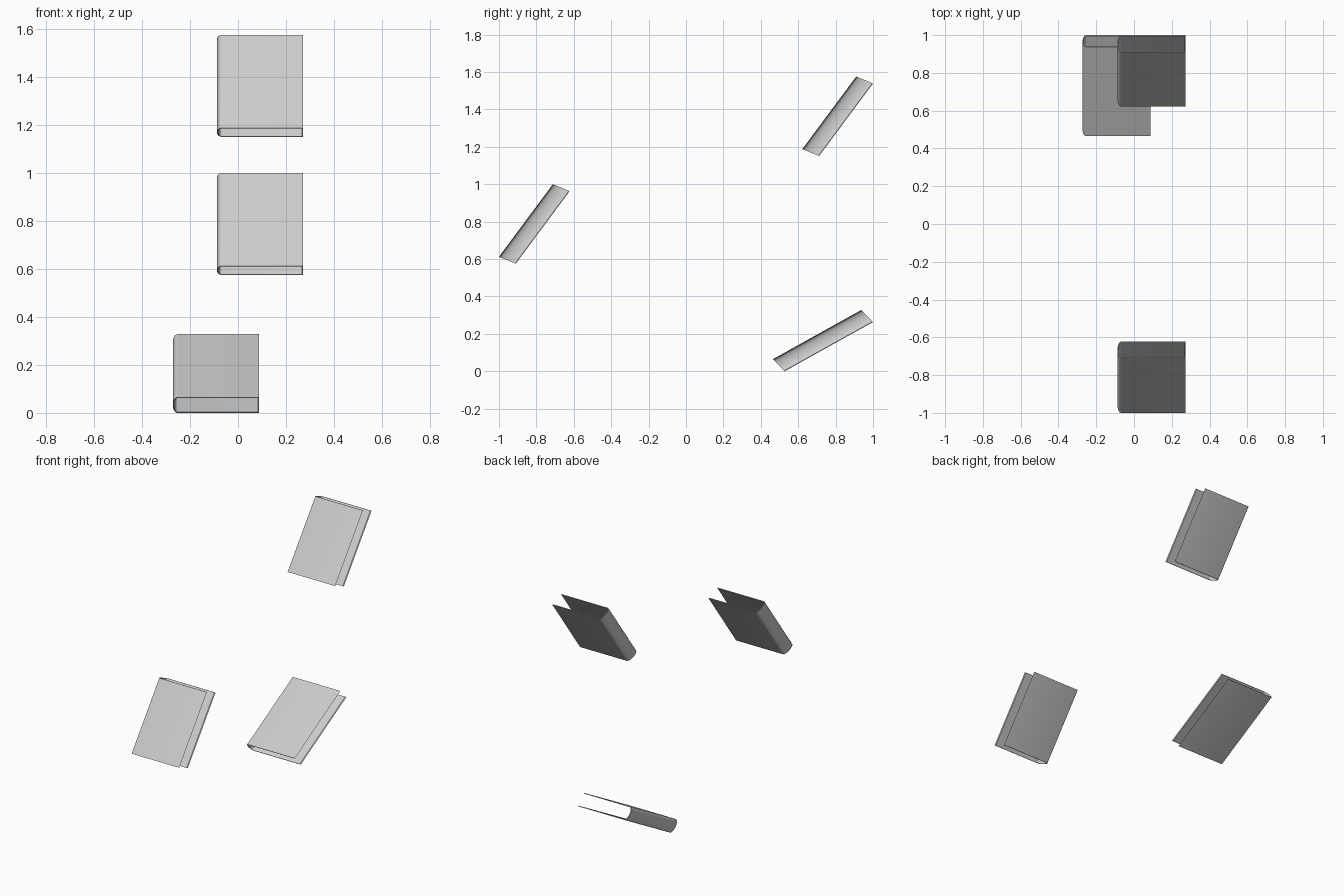
import bpy
import bmesh
import math
from mathutils import Vector

cube = bpy.data.objects.get("Cube")
if cube:
    bpy.data.objects.remove(cube, do_unlink=True)

# Single flat grey
GREY = (0.604, 0.604, 0.604, 1.0)
grey = bpy.data.materials.new("light_grey")
grey.use_nodes = True
grey.diffuse_color = GREY
grey.node_tree.nodes["Principled BSDF"].inputs["Base Color"].default_value = GREY

WIDTH = 0.36      # spine to fore edge
BULGE = 0.02      # depth of the rounded spine
WALL = 0.005      # board thickness
SEGMENTS = 16     # steps around the spine


def u_profile(edge_x, depth, inset):
    """Cover cross-section as (x, share of the thickness), front board to back board."""
    half = 0.5 - inset
    points = [(edge_x, inset)]
    for i in range(SEGMENTS + 1):
        a = math.pi * i / SEGMENTS
        points.append((BULGE - depth * math.sin(a), 0.5 - half * math.cos(a)))
    points.append((edge_x, 1 - inset))
    return points


def book_cover(name, corner, across, along):
    """Empty cover: U profile spanned over 'across', swept along 'along'."""
    corner, across, along = Vector(corner), Vector(across), Vector(along)
    outer = u_profile(WIDTH, BULGE, 0)
    inner = u_profile(WIDTH - WALL, BULGE - WALL, WALL / across.length)
    bm = bmesh.new()

    def row(profile, lift):
        return [bm.verts.new(corner + Vector((x, 0, 0)) + across * t + along * lift)
                for x, t in profile]

    rows = [row(outer, 0), row(outer, 1), row(inner, 1), row(inner, 0)]
    # Outer skin, top rim, inner skin and bottom rim
    for k in range(4):
        a, b = rows[k], rows[(k + 1) % 4]
        for i in range(len(a) - 1):
            bm.faces.new((a[i], a[i + 1], b[i + 1], b[i]))
    # Fore edges of the two boards
    for end in (0, -1):
        bm.faces.new([r[end] for r in rows])
    bmesh.ops.recalc_face_normals(bm, faces=bm.faces)
    mesh = bpy.data.meshes.new(name)
    bm.to_mesh(mesh)
    bm.free()
    mesh.materials.append(grey)
    obj = bpy.data.objects.new(name, mesh)
    bpy.context.collection.objects.link(obj)
    bpy.ops.object.select_all(action="DESELECT")
    obj.select_set(True)
    bpy.context.view_layer.objects.active = obj
    bpy.ops.object.shade_smooth_by_angle(angle=math.radians(40))
    return obj


# Two steep covers of the same shape, and one lying flatter
steep = ((0, 0.09, -0.037), (0, 0.288, 0.388))
book_cover("front_book_cover", (-0.088, -1.0, 0.612), *steep)
book_cover("upper_book_cover", (-0.088, 0.622, 1.188), *steep)
book_cover("lower_book_cover", (-0.272, 0.465, 0.065), (0, 0.062, -0.065), (0, 0.473, 0.263))
